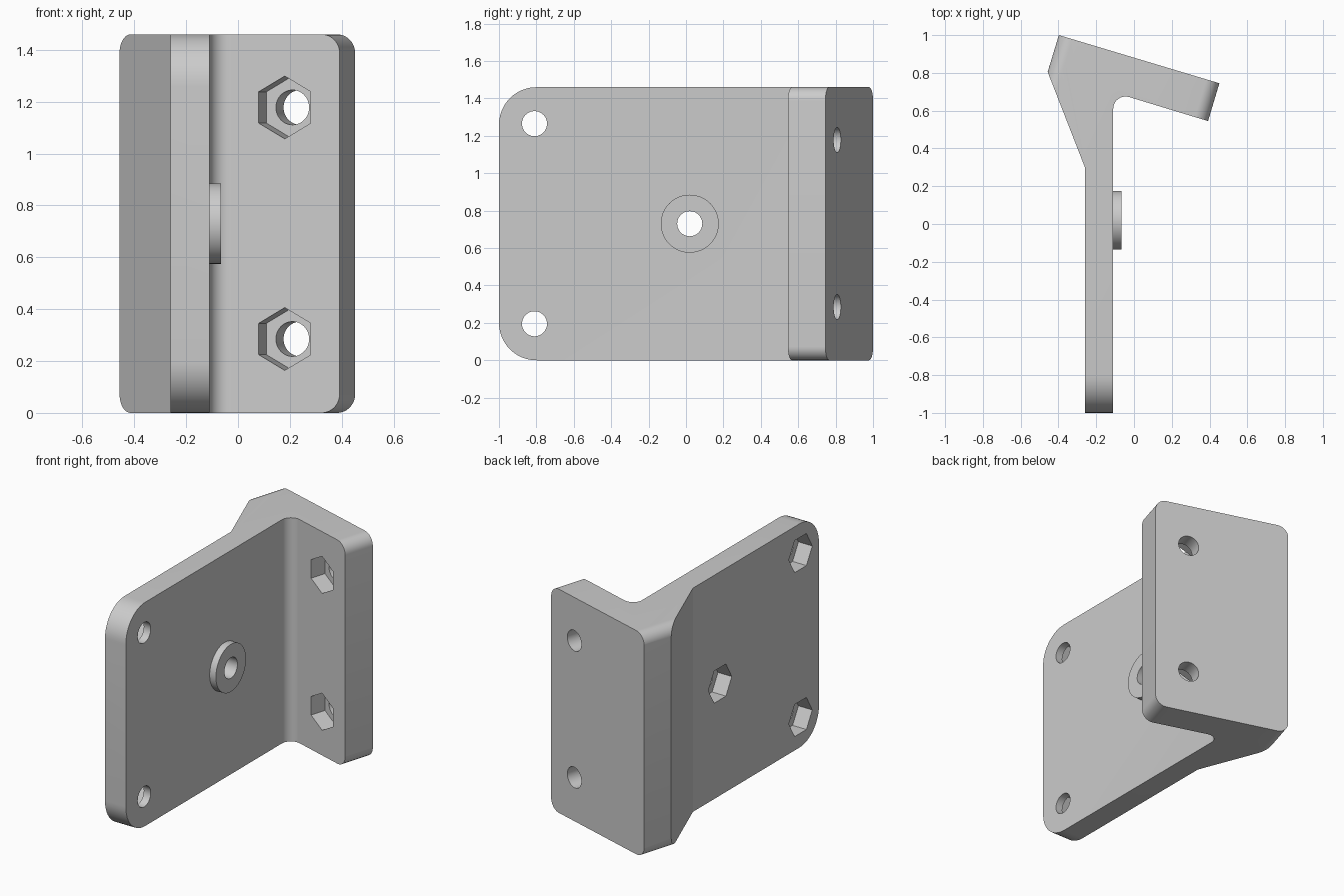
import bpy, bmesh
from math import pi, sin, cos, atan2
from mathutils import Matrix, Vector

cube = bpy.data.objects.get("Cube")
if cube:
    bpy.data.objects.remove(cube, do_unlink=True)

H = 1.46                                   # bracket height
TILT = atan2(-0.255, 0.85)                 # slope of the flange

grey = bpy.data.materials.new("plain grey")
grey.use_nodes = True
grey.diffuse_color = (0.6, 0.6, 0.6, 1)
grey.node_tree.nodes["Principled BSDF"].inputs["Base Color"].default_value = (0.6, 0.6, 0.6, 1)


def arc(cx, cy, r, start, end, n=12):
    return [(cx + r * cos(start + (end - start) * i / n),
             cy + r * sin(start + (end - start) * i / n)) for i in range(n + 1)]


def prism(name, outline, depth, matrix=Matrix()):
    """Extrude a closed 2D outline along local z, then place it."""
    bm = bmesh.new()
    face = bm.faces.new([bm.verts.new((x, y, 0)) for x, y in outline])
    new = bmesh.ops.extrude_face_region(bm, geom=[face])["geom"]
    bmesh.ops.translate(bm, vec=(0, 0, depth),
                        verts=[v for v in new if isinstance(v, bmesh.types.BMVert)])
    bmesh.ops.recalc_face_normals(bm, faces=bm.faces)
    bm.transform(matrix)
    mesh = bpy.data.meshes.new(name)
    bm.to_mesh(mesh)
    bm.free()
    mesh.materials.append(grey)
    obj = bpy.data.objects.new(name, mesh)
    bpy.context.collection.objects.link(obj)
    return obj


def combine(target, tool, operation):
    mod = target.modifiers.new(tool.name, 'BOOLEAN')
    mod.operation, mod.object, mod.solver = operation, tool, 'EXACT'
    bpy.context.view_layer.objects.active = target
    bpy.ops.object.modifier_apply(modifier=mod.name)
    bpy.data.objects.remove(tool, do_unlink=True)


def circle(r, n=48, turn=0.0):
    return [(r * cos(turn + 2 * pi * i / n), r * sin(turn + 2 * pi * i / n)) for i in range(n)]


def rounded_rect(x0, x1, y0, y1, r):
    return (arc(x0 + r, y0 + r, r, pi, 1.5 * pi) + arc(x1 - r, y0 + r, r, 1.5 * pi, 2 * pi)
            + arc(x1 - r, y1 - r, r, 0, pi / 2) + arc(x0 + r, y1 - r, r, pi / 2, pi))


def frame(x_axis, y_axis, z_axis, origin):
    m = Matrix((x_axis, y_axis, z_axis)).transposed().to_4x4()
    m.translation = origin
    return m


# Axes of the tilted flange and of the upright web
along = Vector((cos(TILT), sin(TILT), 0))
normal = Vector((-sin(TILT), cos(TILT), 0))
up = Vector((0, 0, 1))
X, Y = Vector((1, 0, 0)), Vector((0, 1, 0))

# Bracket: web, gusset and flange in one profile, with a filleted inner corner
fillet = arc(-0.045, 0.61, 0.065, pi, pi / 2 + TILT, 10)
profile = [(-0.26, -1), (-0.11, -1)] + fillet + [
    (0.392, 0.545), (0.452, 0.745), (-0.398, 1.0), (-0.457, 0.805), (-0.26, 0.30)]
bracket = prism("angle_bracket", profile, H)

# Rounded corners of the web, then of the flange
combine(bracket, prism("web_corners", rounded_rect(-1, 2, 0, H, 0.2), 3,
                       frame(Y, up, X, (-1.5, 0, 0))), 'INTERSECT')
u0, u1 = Vector((-0.457, 0.805, 0)).dot(along), Vector((0.452, 0.745, 0)).dot(along)
combine(bracket, prism("flange_corners", rounded_rect(u0, u1, 0, H, 0.073), 4,
                       frame(along, up, -normal, normal * 1.5)), 'INTERSECT')

# Raised boss on the web
combine(bracket, prism("boss", circle(0.155, 64), 0.095,
                       frame(Y, up, X, (-0.16, 0.02, H / 2))), 'UNION')

# Bolt holes with nut pockets: web from the back, flange from the inside
for y, z in ((-0.81, 0.195), (-0.81, 1.265), (0.02, H / 2)):
    combine(bracket, prism("hole", circle(0.067), 1, frame(Y, up, X, (-0.6, y, z))), 'DIFFERENCE')
    combine(bracket, prism("pocket", circle(0.121, 6), 0.2,
                           frame(Y, up, X, (-0.36, y, z))), 'DIFFERENCE')
for z in (0.285, 1.178):
    mouth = Vector((0.18, 0.609, z))
    combine(bracket, prism("hole", circle(0.067), 0.6,
                           frame(along, up, -normal, mouth + normal * 0.4)), 'DIFFERENCE')
    combine(bracket, prism("pocket", circle(0.121, 6, pi / 6), 0.205,
                           frame(along, up, -normal, mouth + normal * 0.105)), 'DIFFERENCE')

# Smooth the rounded surfaces and keep the edges crisp
bpy.ops.object.select_all(action='DESELECT')
bracket.select_set(True)
bpy.context.view_layer.objects.active = bracket
bpy.ops.object.shade_smooth_by_angle(angle=pi / 9)
